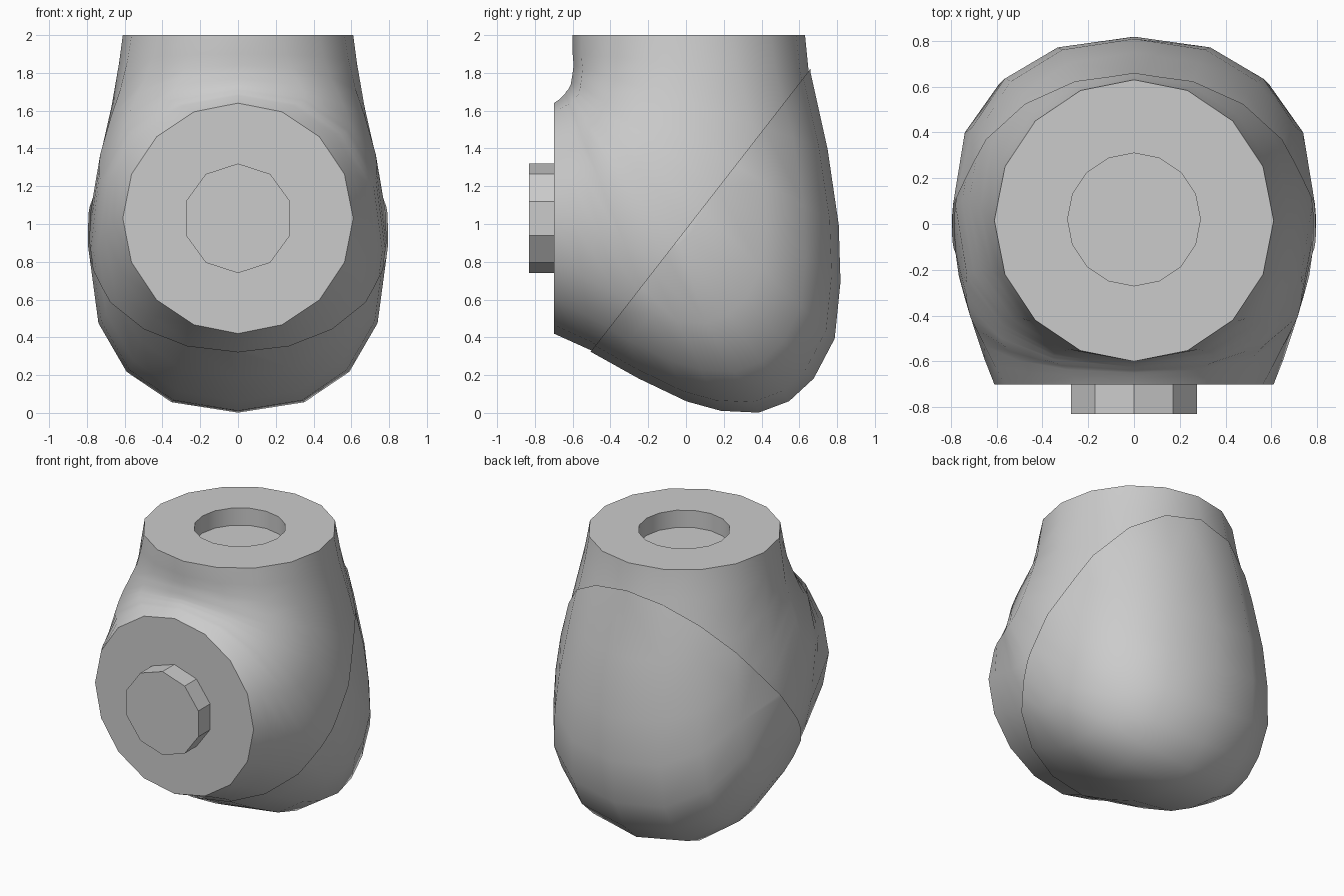
import bpy, bmesh
from math import sin, cos, pi, radians, copysign
from mathutils import Vector

cube = bpy.data.objects.get("Cube")
if cube:
    bpy.data.objects.remove(cube)

grey = bpy.data.materials.new("plain_grey")
grey.use_nodes = True
colour = (0.6, 0.6, 0.6, 1)
grey.diffuse_color = colour
grey.node_tree.nodes["Principled BSDF"].inputs["Base Color"].default_value = colour


def spow(v, n):
    return copysign(abs(v) ** (2 / n), v)


def loft(rings, sides, grow=0.0, caps=True):
    """Skin rounded rings given as (inner y, z), (outer y, z), half width, roundness."""
    bm = bmesh.new()
    loops = []
    for inner, outer, width, n in rings:
        a, b = Vector((0, *inner)), Vector((0, *outer))
        b += (b - a).normalized() * grow
        mid, half = (a + b) / 2, (b - a) / 2
        loop = []
        for i in range(sides):
            t = 2 * pi * i / sides
            p = mid + half * spow(cos(t), n)
            p.x = (width + grow) * spow(sin(t), n)
            loop.append(bm.verts.new(p))
        loops.append(loop)
    for lo, hi in zip(loops, loops[1:]):
        for i in range(sides):
            j = (i + 1) % sides
            bm.faces.new((lo[i], lo[j], hi[j], hi[i]))
    if caps:
        bm.faces.new(loops[0])
        bm.faces.new(loops[-1])
    bmesh.ops.recalc_face_normals(bm, faces=bm.faces)
    return bm


def finish(bm, name):
    mesh = bpy.data.meshes.new(name)
    bm.to_mesh(mesh)
    bm.free()
    mesh.materials.append(grey)
    obj = bpy.data.objects.new(name, mesh)
    bpy.context.collection.objects.link(obj)
    bpy.ops.object.select_all(action='DESELECT')
    obj.select_set(True)
    bpy.context.view_layer.objects.active = obj
    bpy.ops.object.shade_smooth_by_angle(angle=radians(35))
    return obj


# Bend sections fanning from the flat top round to the flat front
bend = [
    ((-.60, 2.00), (.63, 2.00), .61),
    ((-.60, 1.90), (.65, 1.80), .63),
    ((-.595, 1.84), (.74, 1.40), .67),
    ((-.60, 1.80), (.80, 1.00), .72),
    ((-.605, 1.77), (.81, .70), .75),
    ((-.61, 1.74), (.78, .40), .78),
    ((-.615, 1.73), (.67, .19), .785),
    ((-.62, 1.72), (.54, .07), .785),
    ((-.625, 1.71), (.38, .01), .78),
    ((-.635, 1.70), (.18, .02), .765),
    ((-.64, 1.69), (0, .07), .74),
    ((-.65, 1.68), (-.25, .19), .70),
    ((-.67, 1.66), (-.50, .33), .655),
    ((-.70, 1.64), (-.70, .42), .61),
]
last = len(bend) - 1
bend = [(*r, 2 + .4 * sin(pi * k / last)) for k, r in enumerate(bend)]

# Elbow body, with a round socket sunk in its top
socket = [((-.27, z), (.31, z), .29, 2) for z in (1.88, 2)]
finish(loft(socket + bend, 16), "elbow_body")

# Back shell, standing slightly proud with a slanted front seam
shell = loft(bend, 16, grow=.01, caps=False)
bmesh.ops.bisect_plane(shell, geom=shell.verts[:] + shell.edges[:] + shell.faces[:],
                       plane_co=(0, -.5, .33), plane_no=(0, -1.48, 1.15), clear_outer=True)
finish(shell, "back_shell")

# Short peg on the front face
finish(loft([((y, 1.32), (y, .74), .29, 2) for y in (-.70, -.83)], 10), "front_peg")
